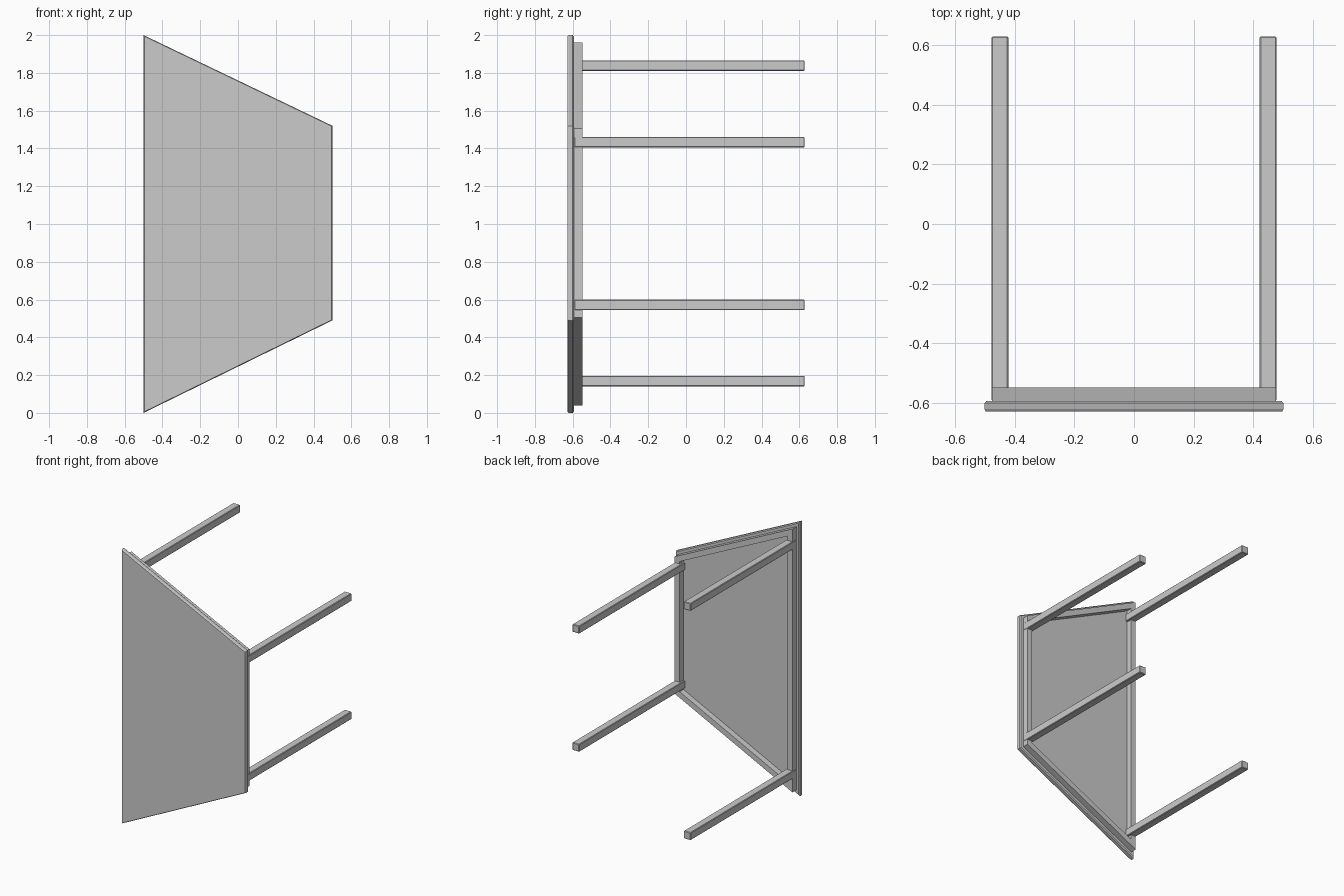
import bpy, bmesh
from mathutils import Vector

if "Cube" in bpy.data.objects:
    bpy.data.objects.remove(bpy.data.objects["Cube"])

# Trapezoid outline of the top in the XZ plane
OUTLINE = [(-0.5, 0.0), (0.5, 0.49), (0.5, 1.52), (-0.5, 2.0)]


def inset(points, d):
    """Move every side of a counter-clockwise outline inward by d."""
    pts = [Vector(p) for p in points]
    out = []
    for i, p in enumerate(pts):
        a = (p - pts[i - 1]).normalized()
        b = (pts[(i + 1) % len(pts)] - p).normalized()
        na, nb = Vector((-a.y, a.x)), Vector((-b.y, b.x))
        out.append(p + (na + nb) * d / (1 + na.dot(nb)))
    return out


def finish(name, bm):
    bmesh.ops.recalc_face_normals(bm, faces=bm.faces[:])
    mesh = bpy.data.meshes.new(name)
    bm.to_mesh(mesh)
    bm.free()
    obj = bpy.data.objects.new(name, mesh)
    bpy.context.collection.objects.link(obj)
    return obj


def loop(bm, points, y):
    return [bm.verts.new((p[0], y, p[1])) for p in points]


def bridge(bm, a, b):
    for i in range(len(a)):
        j = (i + 1) % len(a)
        bm.faces.new((a[i], a[j], b[j], b[i]))


# Tabletop slab with softened rims
bm = bmesh.new()
sections = [(0.004, -0.628), (0.0, -0.62), (0.0, -0.6), (0.006, -0.592)]
rings = [loop(bm, inset(OUTLINE, d), y) for d, y in sections]
for a, b in zip(rings, rings[1:]):
    bridge(bm, a, b)
bm.faces.new(rings[0])
bm.faces.new(rings[-1])
finish("tabletop", bm)

# Hollow apron frame under the top
bm = bmesh.new()
outer, inner = inset(OUTLINE, 0.025), inset(OUTLINE, 0.065)
rings = [loop(bm, outer, -0.594), loop(bm, outer, -0.548),
         loop(bm, inner, -0.548), loop(bm, inner, -0.594)]
for i in range(4):
    bridge(bm, rings[i], rings[(i + 1) % 4])
finish("apron_frame", bm)

# Four square legs standing out from the apron corners
LEGS = {"long_side_lower_leg": (-0.449, 0.168), "long_side_upper_leg": (-0.449, 1.838),
        "short_side_lower_leg": (0.449, 0.572), "short_side_upper_leg": (0.449, 1.433)}
for name, (x, z) in LEGS.items():
    bm = bmesh.new()
    bmesh.ops.create_cube(bm, size=1)
    for v in bm.verts:
        v.co = (x + v.co.x * 0.056, 0.018 + v.co.y * 1.22, z + v.co.z * 0.056)
    leg = finish(name, bm)
    bevel = leg.modifiers.new("soft_edges", "BEVEL")
    bevel.width = 0.004
    bevel.segments = 1
